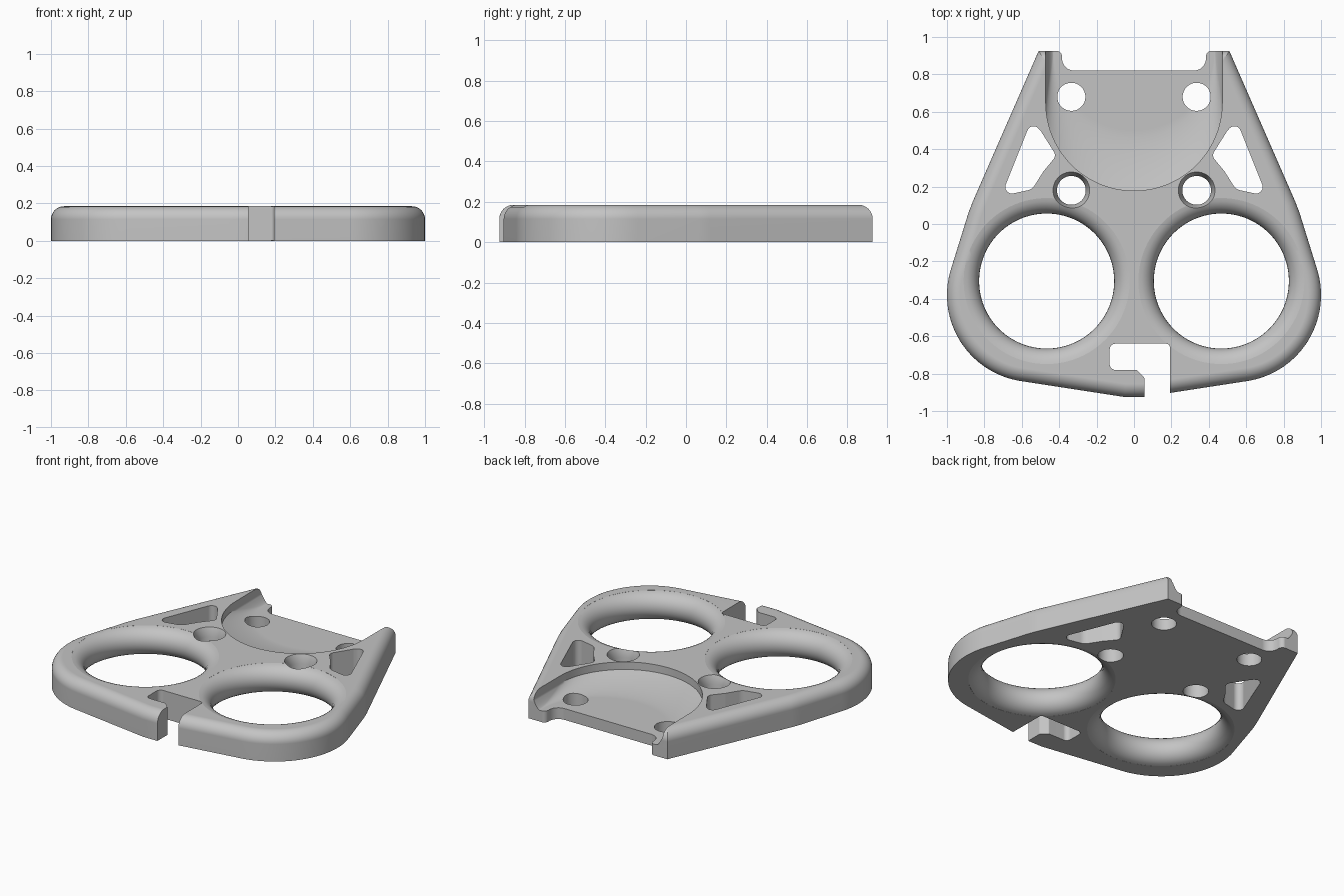
import bpy, bmesh
from math import sin, cos, pi, radians, tan
from mathutils import Vector

cube = bpy.data.objects.get("Cube")
if cube:
    bpy.data.objects.remove(cube, do_unlink=True)

THICK = 0.185
HALF = THICK / 2

grey = bpy.data.materials.new("plain_grey")
grey.use_nodes = True
grey.diffuse_color = (0.55, 0.55, 0.55, 1)
grey.node_tree.nodes["Principled BSDF"].inputs["Base Color"].default_value = grey.diffuse_color


def arc(cx, cy, r, a, b, n):
    """Points on an arc, angles in degrees."""
    return [(cx + r * cos(radians(a + (b - a) * i / n)),
             cy + r * sin(radians(a + (b - a) * i / n))) for i in range(n + 1)]


def rounded(corners, n=6):
    """Polygon from (x, y, radius) corners with each corner filleted."""
    out = []
    for i, (x, y, r) in enumerate(corners):
        p = Vector((x, y))
        u = (Vector(corners[i - 1][:2]) - p).normalized()
        v = (Vector(corners[(i + 1) % len(corners)][:2]) - p).normalized()
        if r == 0:
            out.append((x, y))
            continue
        half = u.angle(v) / 2
        c = p + (u + v).normalized() * (r / sin(half))
        a, b = p + u * (r / tan(half)) - c, p + v * (r / tan(half)) - c
        sweep = pi - 2 * half
        for k in range(n + 1):
            t = k / n
            q = (a * sin((1 - t) * sweep) + b * sin(t * sweep)) / sin(sweep)
            out.append(tuple(c + q))
    return out


def loft(name, loops):
    """Closed solid through stacked loops of (points, z)."""
    bm = bmesh.new()
    rings = [[bm.verts.new((x, y, z)) for x, y in pts] for pts, z in loops]
    n = len(rings[0])
    for lo, hi in zip(rings, rings[1:]):
        for i in range(n):
            j = (i + 1) % n
            bm.faces.new((lo[i], lo[j], hi[j], hi[i]))
    bm.faces.new(rings[0][::-1])
    bm.faces.new(rings[-1])
    bmesh.ops.recalc_face_normals(bm, faces=bm.faces)
    mesh = bpy.data.meshes.new(name)
    bm.to_mesh(mesh)
    bm.free()
    obj = bpy.data.objects.new(name, mesh)
    bpy.context.scene.collection.objects.link(obj)
    return obj


def lathe(name, x, y, profile, n=64):
    return loft(name, [(arc(x, y, r, 0, 360, n)[:-1], z) for r, z in profile])


def prism(name, pts):
    return loft(name, [(pts, -0.05), (pts, 0.25)])


# Plate body: symmetric outline with a rounded top rim
side = [(0.05, -0.925)] + arc(0.535, -0.38, 0.465, -82, 18, 28)
side += [(0.885, 0.06), (0.862, 0.12), (0.51, 0.925)]
outline = side + [(-x, y) for x, y in reversed(side)]
body = loft("plate_body", [(outline, 0), (outline, THICK)])
bm = bmesh.new()
bm.from_mesh(body.data)
rim = [e for e in bm.edges if all(v.co.z > HALF for v in e.verts)]
bmesh.ops.bevel(bm, geom=rim, offset=0.07, segments=8, profile=0.5, affect='EDGES')
bm.to_mesh(body.data)
bm.free()

cutters = []

# Stepped pocket: flat floor, crescent slope, then an upright wall
FLOOR, SHELF, END = 0.075, 0.135, 1.1
inner = [(-0.43, END)] + arc(0, 0.93, 0.43, 180, 360, 48) + [(0.43, END)]
outer = [(-0.475, END)] + arc(0, 0.65, 0.472, 180, 360, 48) + [(0.475, END)]
layers = []
for k in range(9):
    t = k / 8
    ring = [(a[0] + (b[0] - a[0]) * t, a[1] + (b[1] - a[1]) * t)
            for a, b in zip(inner, outer)]
    layers.append((ring, FLOOR + (SHELF - FLOOR) * t ** 1.6))
layers.append((outer, 0.25))
cutters.append(loft("pocket_cutter", layers))

# Rear notch between the two horns
horn = [(0.6, END, 0), (0.6, 0.926, 0), (0.385, 0.926, 0.03), (0.385, 0.82, 0.065)]
notch = horn + [(-x, y, r) for x, y, r in reversed(horn)]
cutters.append(prism("notch_cutter", rounded(notch)))

# Front hook slot and its opening
hook = [(-0.13, -0.64, 0.03), (0.192, -0.64, 0.02), (0.195, -1.1, 0),
        (0.055, -1.1, 0), (0.055, -0.82, 0.01), (0.015, -0.78, 0.01), (-0.13, -0.78, 0.03)]
cutters.append(prism("hook_cutter", rounded(hook)))

# Paired openings
slot = [(0.55, 0.55, 0.035), (0.50, 0.50, 0.04), (0.415, 0.365, 0.035),
        (0.485, 0.28, 0.06), (0.545, 0.185, 0.06), (0.71, 0.15, 0.035)]
ring_profile = [(0.361 + HALF * (1 - cos(radians(a))), HALF + HALF * sin(radians(a)))
                for a in range(-84, 85, 12)]
ring_profile = ([(ring_profile[0][0], -0.05)] + ring_profile
                + [(ring_profile[-1][0], 0.25)])
for s, tag in ((1, "left"), (-1, "right")):
    # Fully rounded finger hole
    cutters.append(lathe("finger_cutter_" + tag, s * 0.467, -0.305, ring_profile, 96))
    # Countersunk hole beside the pocket and plain hole in its floor
    cutters.append(lathe("countersink_cutter_" + tag, s * 0.335, 0.18,
                         [(0.077, -0.05), (0.077, 0.13), (0.098, THICK), (0.098, 0.25)], 48))
    cutters.append(lathe("floor_hole_cutter_" + tag, s * 0.335, 0.68,
                         [(0.075, -0.05), (0.075, 0.25)], 48))
    # Triangular lightening slot
    cutters.append(prism("slot_cutter_" + tag,
                         rounded([(s * x, y, r) for x, y, r in slot])))

# Cut everything out of the body, then drop the cutters
bpy.ops.object.select_all(action='DESELECT')
bpy.context.view_layer.objects.active = body
body.select_set(True)
for c in cutters:
    mod = body.modifiers.new("cut", 'BOOLEAN')
    mod.operation, mod.solver, mod.object = 'DIFFERENCE', 'EXACT', c
    bpy.ops.object.modifier_apply(modifier=mod.name)
    bpy.data.objects.remove(c, do_unlink=True)

body.data.materials.clear()
body.data.materials.append(grey)
bpy.ops.object.shade_smooth_by_angle(angle=radians(30))
weighted = body.modifiers.new("weighted_normals", 'WEIGHTED_NORMAL')
weighted.keep_sharp = True
